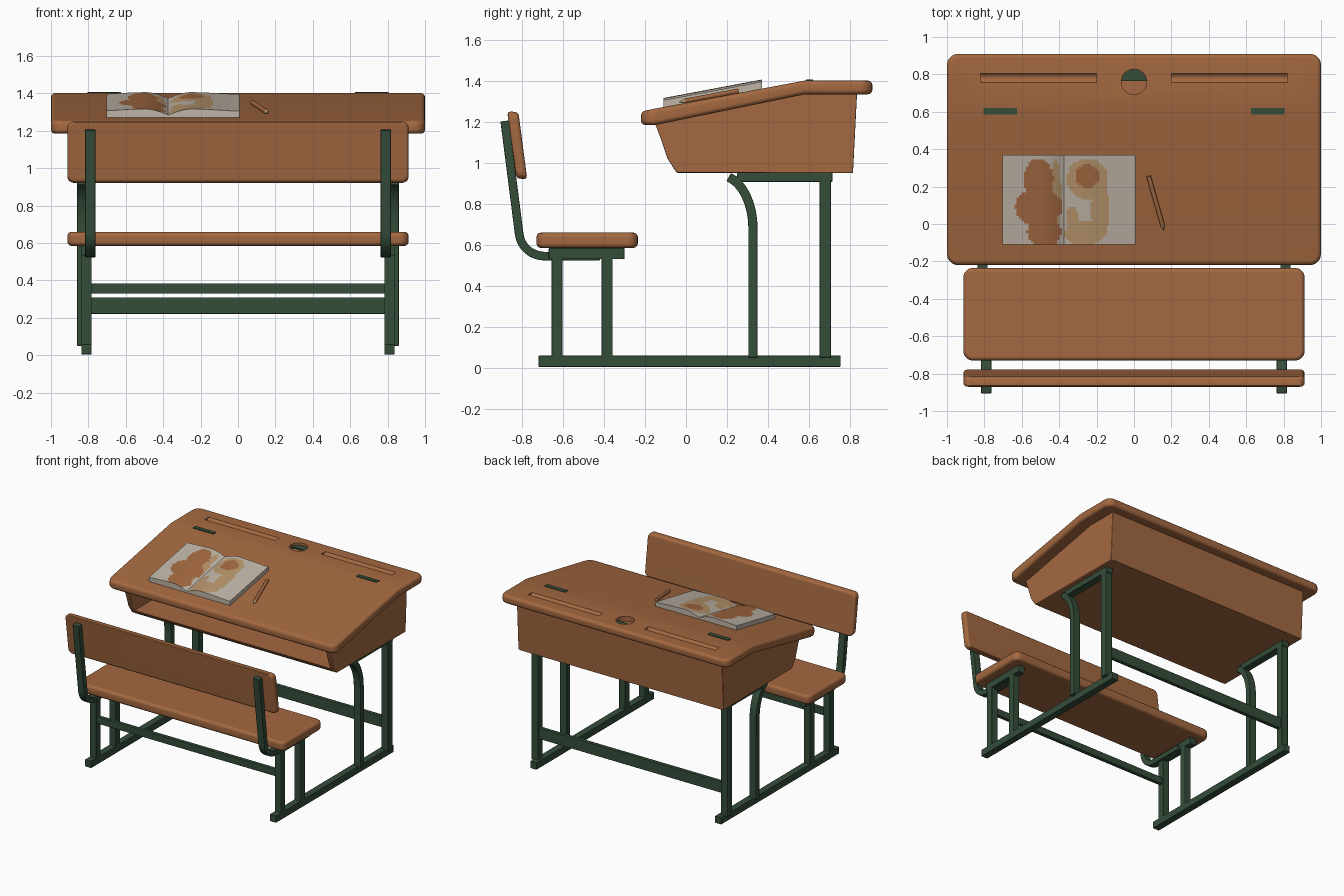
import bpy, bmesh, math
from mathutils import Vector, Matrix

if "Cube" in bpy.data.objects:
    bpy.data.objects.remove(bpy.data.objects["Cube"])


def material(name, rgb):
    m = bpy.data.materials.new(name)
    m.diffuse_color = (*rgb, 1)
    m.use_nodes = True
    m.node_tree.nodes["Principled BSDF"].inputs["Base Color"].default_value = m.diffuse_color
    return m


WOOD = material("wood", (0.37, 0.14, 0.052))
GREEN = material("green_metal", (0.035, 0.075, 0.042))
PAPER = material("paper", (0.52, 0.46, 0.39))
TAN = material("tan_print", (0.48, 0.30, 0.15))


def finish(name, bm, *mats):
    bmesh.ops.recalc_face_normals(bm, faces=bm.faces)
    me = bpy.data.meshes.new(name)
    bm.to_mesh(me)
    bm.free()
    for m in mats:
        me.materials.append(m)
    ob = bpy.data.objects.new(name, me)
    bpy.context.collection.objects.link(ob)
    return ob


def prism(name, profile, x0, x1, mat, edge=0.0, corner=0.0, ends=()):
    """Extrude a (y, z) profile along x; round the plan corners, then all edges."""
    bm = bmesh.new()
    a = [bm.verts.new((x0, y, z)) for y, z in profile]
    b = [bm.verts.new((x1, y, z)) for y, z in profile]
    n = len(profile)
    bm.faces.new(a)
    bm.faces.new(b[::-1])
    for i in range(n):
        j = (i + 1) % n
        bm.faces.new((a[i], b[i], b[j], a[j]))
    bmesh.ops.recalc_face_normals(bm, faces=bm.faces)
    if corner:
        pick = [bm.edges.get((s[i], s[(i + 1) % n])) for s in (a, b) for i in ends]
        bmesh.ops.bevel(bm, geom=pick, offset=corner, segments=5, profile=0.5, affect='EDGES')
    if edge:
        sharp = [e for e in bm.edges if e.calc_face_angle(0) > math.radians(30)]
        bmesh.ops.bevel(bm, geom=sharp, offset=edge, segments=3, profile=0.5,
                        affect='EDGES', clamp_overlap=True)
    return finish(name, bm, mat)


def box(name, x, y, z, mat, edge=0.0):
    return prism(name, [(y[0], z[0]), (y[1], z[0]), (y[1], z[1]), (y[0], z[1])],
                 x[0], x[1], mat, edge)


def ribbon(path, width):
    """Outline of a flat bar that follows a (y, z) path."""
    pts = [Vector(p) for p in path]
    left, right = [], []
    for i, p in enumerate(pts):
        d = (pts[min(i + 1, len(pts) - 1)] - pts[max(i - 1, 0)]).normalized()
        nrm = Vector((-d.y, d.x)) * width / 2
        left.append(p + nrm)
        right.append(p - nrm)
    return [tuple(p) for p in left + right[::-1]]


def arc(cy, cz, ry, rz, a0, a1, n=8):
    return [(cy + ry * math.cos(math.radians(a0 + (a1 - a0) * i / n)),
             cz + rz * math.sin(math.radians(a0 + (a1 - a0) * i / n))) for i in range(n + 1)]


def cylinder(name, r, length, matrix, mat, r2=None):
    bm = bmesh.new()
    bmesh.ops.create_cone(bm, cap_ends=True, segments=32, radius1=r,
                          radius2=r if r2 is None else r2, depth=length, matrix=matrix)
    return finish(name, bm, mat)


# desk lid: sloped writing surface and flat back strip
lid = prism("desk_lid", [(-0.22, 1.185), (-0.15, 1.185), (0.58, 1.335), (0.91, 1.335),
                         (0.91, 1.402), (0.58, 1.402), (-0.22, 1.252)],
            -1, 1, WOOD, 0.022, 0.06, ends=(3, 6))

# inkwell hole and pencil grooves cut into the lid
cutters = [cylinder("inkwell_cutter", 0.068, 0.08, Matrix.Translation((0, 0.76, 1.402)), WOOD)]
for s in (-1, 1):
    cutters.append(cylinder("groove_cutter", 0.03, 0.62, Matrix.Translation((s * 0.51, 0.78, 1.419))
                            @ Matrix.Rotation(math.pi / 2, 4, 'Y'), WOOD))
for c in cutters:
    c.hide_render = True
    c.hide_viewport = True
    mod = lid.modifiers.new(c.name, 'BOOLEAN')
    mod.operation = 'DIFFERENCE'
    mod.solver = 'EXACT'
    mod.object = c

# green half plate inside the inkwell
bm = bmesh.new()
half = [bm.verts.new((x, y, 1.385)) for x, y in arc(0, 0.765, 0.066, 0.062, 0, 180, 16)]
plate = bm.faces.new(half)
solid = bmesh.ops.extrude_face_region(bm, geom=[plate])
bmesh.ops.translate(bm, vec=(0, 0, -0.008),
                    verts=[v for v in solid["geom"] if isinstance(v, bmesh.types.BMVert)])
finish("inkwell", bm, GREEN)

# storage box under the lid, open at the front
for s in (-1, 1):
    prism("box_side", [(-0.15, 1.19), (-0.12, 1.11), (-0.09, 1.02), (-0.045, 0.953), (0.815, 0.95),
                       (0.835, 1.34), (0.58, 1.34)], s * 0.90, s * 0.86, WOOD, 0.006)
prism("box_floor", [(-0.068, 0.985), (-0.045, 0.952), (0.81, 0.95), (0.81, 0.985)],
      -0.87, 0.87, WOOD, 0.004)
prism("box_back", [(0.775, 0.95), (0.815, 0.95), (0.835, 1.34), (0.79, 1.34)], -0.88, 0.88, WOOD)

# bench seat and leaning backrest
bm_seat = prism("bench_seat", [(-0.73, 0.585), (-0.235, 0.585), (-0.235, 0.66), (-0.73, 0.66)],
                -0.912, 0.912, WOOD, 0.022, 0.05, ends=(1, 3))
prism("bench_backrest", [(-0.828, 0.925), (-0.775, 0.92), (-0.818, 1.248), (-0.873, 1.252)],
      -0.912, 0.912, WOOD, 0.017, 0.035, ends=(0, 2))

# metal frame, one set per side
for s in (-1, 1):
    x = (s * 0.81 - 0.028, s * 0.81 + 0.028)
    xd = (s * 0.83 - 0.03, s * 0.83 + 0.03)
    box("floor_skid", x, (-0.72, 0.755), (0.005, 0.06), GREEN, 0.004)
    for y in (-0.63, -0.385):
        box("bench_leg", x, (y - 0.027, y + 0.027), (0.05, 0.585), GREEN, 0.004)
    box("seat_bearer", x, (-0.67, -0.30), (0.53, 0.585), GREEN, 0.004)
    # bar that bends up from below the seat to hold the backrest
    path = [(-0.42, 0.545), (-0.60, 0.545)] + arc(-0.69, 0.665, 0.125, 0.12, 270, 187) + [(-0.885, 1.205)]
    prism("backrest_bar", ribbon(path, 0.042), s * 0.79 - 0.028, s * 0.79 + 0.028, GREEN, 0.004)
    # desk legs and top bar
    box("desk_rear_leg", xd, (0.652, 0.708), (0.05, 0.95), GREEN, 0.004)
    box("desk_top_bar", xd, (0.25, 0.715), (0.908, 0.952), GREEN, 0.004)
    curve = [(0.327, 0.05)] + arc(0.167, 0.68, 0.16, 0.26, 0, 75)
    prism("desk_front_leg", ribbon(curve, 0.045), xd[0], xd[1], GREEN, 0.004)
    # hinge plate
    box("lid_hinge", (s * 0.715 - 0.09, s * 0.715 + 0.09), (0.585, 0.62), (1.399, 1.407), GREEN)

# cross rails
box("bench_rail", (-0.80, 0.80), (-0.645, -0.615), (0.33, 0.385), GREEN, 0.004)
box("desk_rail", (-0.82, 0.82), (0.665, 0.695), (0.222, 0.31), GREEN, 0.004)


def slope(y):
    return 1.2933 + 0.1875 * y


# open book: curved pages, printed patches chosen by ellipses (x, y, rx, ry)
BROWN_SPOTS = [(-0.51, 0.24, 0.08, 0.11), (-0.51, 0.09, 0.125, 0.10), (-0.48, -0.04, 0.09, 0.09),
               (-0.25, 0.255, 0.065, 0.06)]
TAN_SPOTS = [(-0.25, 0.24, 0.11, 0.11), (-0.18, 0.07, 0.05, 0.15), (-0.27, -0.05, 0.10, 0.07),
             (-0.33, 0.04, 0.035, 0.05), (-0.42, 0.14, 0.03, 0.20)]


def inside(spots, x, y):
    return any(((x - a) / r) ** 2 + ((y - b) / q) ** 2 < 1 for a, b, r, q in spots)


bm = bmesh.new()
bmesh.ops.create_grid(bm, x_segments=56, y_segments=38, size=0.5)
for v in bm.verts:
    x, y = -0.348 + 0.71 * v.co.x, 0.13 + 0.48 * v.co.y
    t = min(abs(x + 0.372) / 0.34, 1)
    h = 0.012 + 0.034 * math.sin(min(t * 2.6, 1) * math.pi / 2) - 0.012 * t * t
    v.co = (x, y, slope(y) + h)
for f in bm.faces:
    c = f.calc_center_median()
    f.material_index = 2 if inside(BROWN_SPOTS, c.x, c.y) else 1 if inside(TAN_SPOTS, c.x, c.y) else 0
rim = [e for e in bm.edges if e.is_boundary]
skirt = bmesh.ops.extrude_edge_only(bm, edges=rim)["geom"]
for g in skirt:
    if isinstance(g, bmesh.types.BMVert):
        g.co.z = slope(g.co.y) - 0.004
    elif isinstance(g, bmesh.types.BMFace):
        g.material_index = 0
finish("open_book", bm, PAPER, TAN, WOOD)

# pencil lying on the slope
p0 = Vector((0.078, 0.255, slope(0.255) + 0.010))
p1 = Vector((0.152, -0.005, slope(-0.005) + 0.010))
d = p1 - p0
turn = d.to_track_quat('Z', 'Y').to_matrix().to_4x4()
cylinder("pencil", 0.012, d.length, Matrix.Translation((p0 + p1) / 2) @ turn, WOOD)
cylinder("pencil_tip", 0.012, 0.03, Matrix.Translation(p1 + d.normalized() * 0.015) @ turn, TAN, 0.001)

# smooth shading with sharp creases kept
bpy.ops.object.select_all(action='DESELECT')
for ob in bpy.context.scene.objects:
    if not ob.hide_render:
        ob.select_set(True)
        bpy.context.view_layer.objects.active = ob
bpy.ops.object.shade_smooth_by_angle(angle=math.radians(35))
for ob in bpy.context.selected_objects:
    ob.modifiers.new("even_shading", 'WEIGHTED_NORMAL').keep_sharp = True
